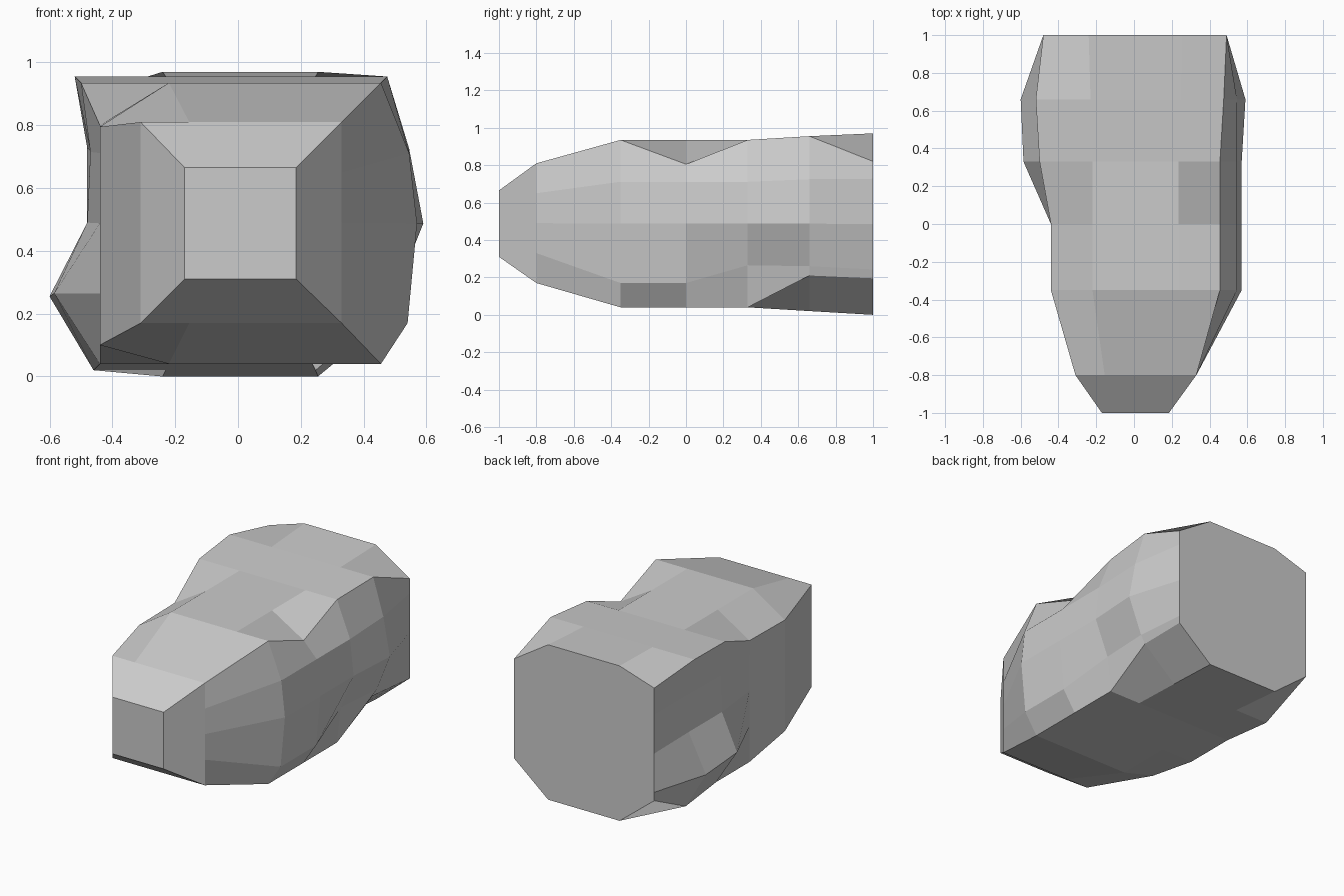
import bpy, bmesh

if "Cube" in bpy.data.objects:
    bpy.data.objects.remove(bpy.data.objects["Cube"])

# point names around each cross-section
NAMES = ["bl", "b1", "b2", "br", "r1", "r2", "r3", "tr", "t2", "t1", "tl", "l3", "l2", "l1"]


def section(left, right, bottom, top, bulge):
    """Boxy ring with three side points per flank; the right flank may bulge."""
    h = top - bottom
    p = {"bl": (left, bottom), "br": (right, bottom), "tl": (left, top), "tr": (right, top)}
    for side, z in (("b", bottom), ("t", top)):
        p[side + "1"] = (left * 0.5, z)
        p[side + "2"] = (right * 0.52, z)
    for i, b in ((1, 0.085), (2, 0.115), (3, 0.09)):
        z = bottom + h * i / 4
        p[f"l{i}"] = (left, z)
        p[f"r{i}"] = (right + b * bulge, z)
    return p


# stations along the body: y, left, right, bottom, top, bulge
stations = [
    (-0.80, -0.31, 0.33, 0.17, 0.81, 0),
    (-0.35, -0.44, 0.455, 0.04, 0.935, 1),
    (0.00, -0.44, 0.455, 0.04, 0.935, 1),
    (0.33, -0.44, 0.455, 0.04, 0.935, 1),
    (0.66, -0.46, 0.475, 0.02, 0.955, 1),
    (1.00, -0.48, 0.49, 0.0, 0.97, 0),
]

# chiselled dents and bumps per station
chisel = [
    {},
    {"bl": (-0.44, 0.10), "tl": (-0.44, 0.795), "r1": (0.54, 0.17)},
    {"tl": (-0.44, 0.80), "tr": (0.455, 0.805), "r1": (0.54, 0.17)},
    {"tl": (-0.50, 0.935), "l3": (-0.47, 0.715), "l2": (-0.48, 0.49),
     "l1": (-0.585, 0.265), "r1": (0.48, 0.265)},
    {"tl": (-0.52, 0.955), "l3": (-0.47, 0.72), "l2": (-0.48, 0.49),
     "l1": (-0.60, 0.255), "r1": (0.50, 0.26), "br": (0.47, 0.21), "r3": (0.545, 0.725)},
    {"bl": (-0.48, 0.19), "tl": (-0.48, 0.895), "br": (0.49, 0.195), "tr": (0.49, 0.82)},
]

bm = bmesh.new()
rings = []
for (y, *box), edits in zip(stations, chisel):
    pts = section(*box)
    pts.update(edits)
    rings.append([bm.verts.new((pts[n][0], y, pts[n][1])) for n in NAMES])

# loft between stations
n = len(NAMES)
for a, b in zip(rings, rings[1:]):
    for i in range(n):
        j = (i + 1) % n
        bm.faces.new((a[i], a[j], b[j], b[i]))
bm.faces.new(rings[-1])

# small square nose; each ring corner fans to its nearest nose corner
nose = [bm.verts.new((x, -1, z)) for x, z in
        ((-0.17, 0.31), (0.185, 0.31), (0.185, 0.665), (-0.17, 0.665))]
bm.faces.new(nose)
groups = [("l1", "bl", "b1"), ("b2", "br", "r1"), ("r3", "tr", "t2"), ("t1", "tl", "l3")]
first = dict(zip(NAMES, rings[0]))
for k, (p, c, q) in enumerate(groups):
    bm.faces.new((first[p], first[c], nose[k]))
    bm.faces.new((first[c], first[q], nose[k]))
    m = (k + 1) % 4
    mid = {1: [first["r2"]], 3: [first["l2"]]}.get(k, [])
    bm.faces.new([nose[k], first[q], *mid, first[groups[m][0]], nose[m]])

bmesh.ops.recalc_face_normals(bm, faces=bm.faces)
mesh = bpy.data.meshes.new("boulder")
bm.to_mesh(mesh)
bm.free()
bpy.context.collection.objects.link(bpy.data.objects.new("boulder", mesh))
